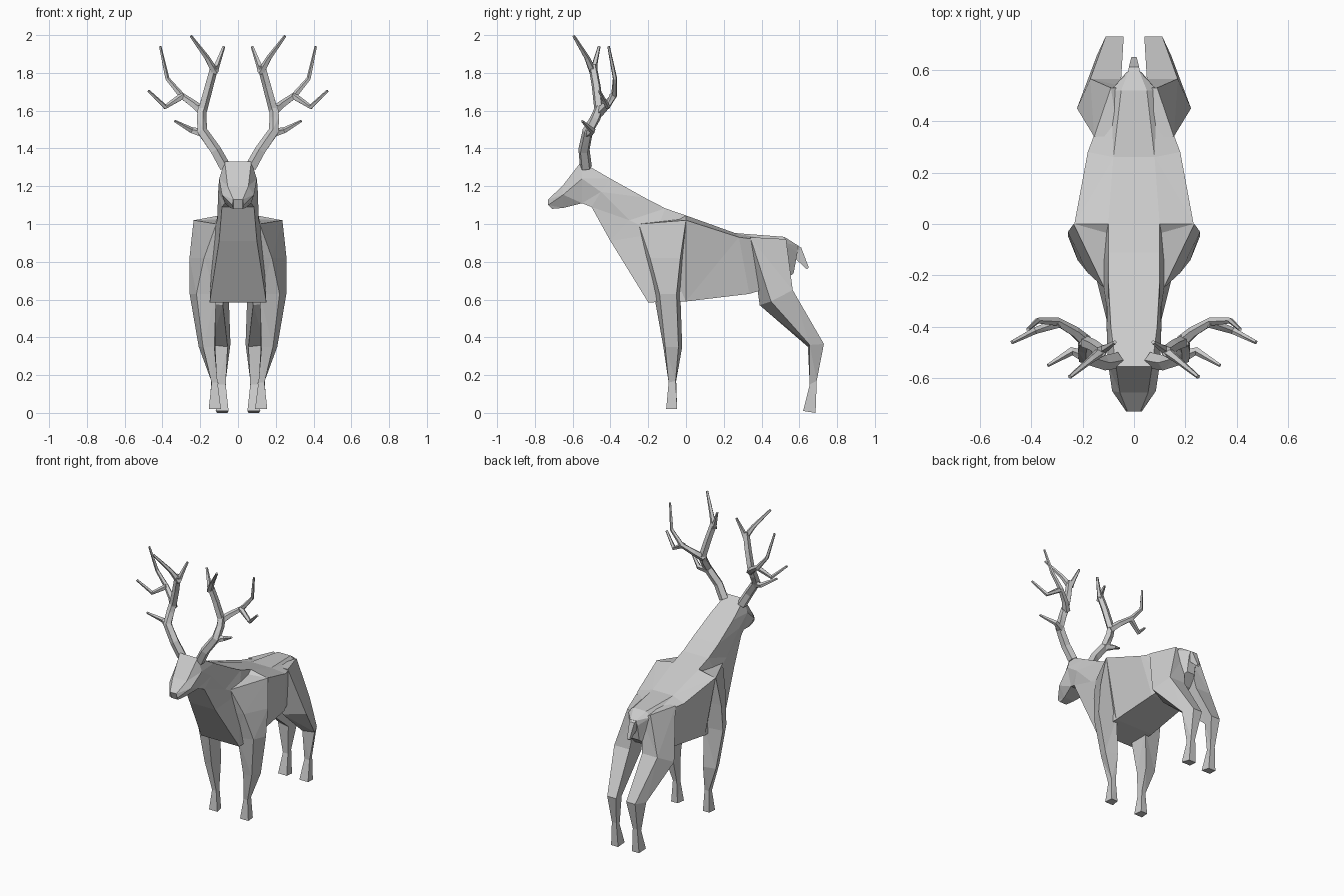
import bpy, bmesh, math
from mathutils import Vector


def loft(name, rings, mirror=False):
    """Skin a list of equal-length point rings and cap both ends."""
    bm = bmesh.new()
    loops = [[bm.verts.new(p) for p in ring] for ring in rings]
    n = len(loops[0])
    for a, b in zip(loops, loops[1:]):
        for i in range(n):
            j = (i + 1) % n
            bm.faces.new((a[i], a[j], b[j], b[i]))
    bm.faces.new(loops[0])
    bm.faces.new(loops[-1])
    bmesh.ops.triangulate(bm, faces=bm.faces[:])
    bmesh.ops.recalc_face_normals(bm, faces=bm.faces[:])
    mesh = bpy.data.meshes.new(name)
    bm.to_mesh(mesh)
    bm.free()
    obj = bpy.data.objects.new(name, mesh)
    bpy.context.collection.objects.link(obj)
    if mirror:
        obj.modifiers.new("mirror", 'MIRROR').use_axis[0] = True
    return obj


def symmetric(half):
    """Full ring from the +x half, listed top to bottom."""
    return half + [(-x, y, z) for x, y, z in reversed(half)]


def tube(name, path, r0, r1, sides=5):
    """Tapering faceted tube along a path, mirrored to both sides."""
    pts = [Vector(p) for p in path]
    rings = []
    for k, p in enumerate(pts):
        d = (pts[min(k + 1, len(pts) - 1)] - pts[max(k - 1, 0)]).normalized()
        u = d.cross(Vector((0, 1, 0))).normalized()
        v = d.cross(u)
        r = r0 + (r1 - r0) * k / (len(pts) - 1)
        rings.append([p + r * (u * math.cos(2 * math.pi * i / sides)
                               + v * math.sin(2 * math.pi * i / sides)) for i in range(sides)])
    return loft(name, rings, True)


# Head and neck, nose to shoulders, then trunk to rump
body = [
    [(0.025, -0.73, 1.13), (0.03, -0.73, 1.10), (0.025, -0.71, 1.08)],
    [(0.055, -0.655, 1.20), (0.085, -0.65, 1.155), (0.04, -0.65, 1.085)],
    [(0.07, -0.555, 1.33), (0.10, -0.55, 1.24), (0.07, -0.55, 1.11)],
    [(0.09, -0.40, 1.24), (0.105, -0.45, 1.17), (0.085, -0.50, 1.09)],
    [(0.10, -0.22, 1.14), (0.11, -0.30, 1.02), (0.10, -0.40, 0.91)],
    [(0.10, -0.11, 1.083), (0.13, -0.16, 0.95), (0.15, -0.20, 0.585)],
    [(0.10, 0.0, 1.045), (0.232, 0.0, 1.02), (0.15, 0.0, 0.59)],
    [(0.08, 0.26, 0.952), (0.18, 0.28, 0.93), (0.13, 0.335, 0.63)],
    [(0.05, 0.52, 0.932), (0.09, 0.52, 0.90), (0.08, 0.50, 0.68)],
    [(0.02, 0.595, 0.885), (0.03, 0.59, 0.85), (0.03, 0.57, 0.74)],
]
loft("body", [symmetric(h) for h in body])

# Tail
tail = [
    [(0.03, 0.55, 0.91), (0.03, 0.54, 0.83)],
    [(0.02, 0.61, 0.875), (0.02, 0.575, 0.82)],
    [(0.01, 0.65, 0.77), (0.01, 0.64, 0.76)],
]
loft("tail", [symmetric(h) for h in tail])

# Front legs: front inner, front outer, back outer, back inner
front = [
    [(0.08, -0.26, 1.00), (0.115, -0.25, 1.0), (0.235, 0.0, 1.02), (0.08, 0.0, 1.03)],
    [(0.10, -0.22, 0.82), (0.18, -0.19, 0.82), (0.257, -0.03, 0.82), (0.12, -0.01, 0.82)],
    [(0.115, -0.17, 0.63), (0.22, -0.14, 0.63), (0.256, -0.05, 0.63), (0.12, -0.03, 0.63)],
    [(0.125, -0.12, 0.35), (0.185, -0.11, 0.35), (0.208, -0.04, 0.35), (0.12, -0.02, 0.35)],
    [(0.108, -0.092, 0.16), (0.14, -0.092, 0.16), (0.142, -0.055, 0.17), (0.11, -0.052, 0.17)],
    [(0.09, -0.105, 0.02), (0.155, -0.105, 0.02), (0.15, -0.047, 0.02), (0.10, -0.047, 0.02)],
]
loft("front_leg", front, True)

# Hind legs, same corner order
hind = [
    [(0.06, 0.34, 0.93), (0.155, 0.34, 0.93), (0.09, 0.53, 0.92), (0.02, 0.53, 0.88)],
    [(0.08, 0.39, 0.57), (0.222, 0.45, 0.59), (0.17, 0.565, 0.65), (0.05, 0.565, 0.65)],
    [(0.055, 0.645, 0.35), (0.145, 0.655, 0.36), (0.11, 0.73, 0.365), (0.04, 0.73, 0.365)],
    [(0.065, 0.655, 0.15), (0.105, 0.655, 0.15), (0.10, 0.692, 0.17), (0.065, 0.692, 0.17)],
    [(0.05, 0.62, 0.01), (0.118, 0.62, 0.01), (0.11, 0.686, 0.0), (0.055, 0.686, 0.0)],
]
loft("hind_leg", hind, True)

# Antlers: main beam plus branching tines
tube("antler_beam", [(0.07, -0.53, 1.30), (0.12, -0.54, 1.39), (0.19, -0.52, 1.49),
                     (0.195, -0.48, 1.56), (0.19, -0.455, 1.62)], 0.033, 0.026)
tube("antler_inner_beam", [(0.19, -0.46, 1.60), (0.155, -0.475, 1.73), (0.125, -0.495, 1.84)], 0.026, 0.023)
tube("antler_front_tip", [(0.12, -0.49, 1.80), (0.165, -0.525, 1.88), (0.25, -0.595, 1.995)], 0.022, 0.008)
tube("antler_rear_tip", [(0.125, -0.49, 1.81), (0.105, -0.48, 1.86), (0.075, -0.46, 1.94)], 0.02, 0.008)
tube("antler_outer_beam", [(0.185, -0.46, 1.59), (0.23, -0.42, 1.63), (0.30, -0.38, 1.68),
                           (0.375, -0.376, 1.77), (0.412, -0.41, 1.94)], 0.027, 0.007)
tube("antler_outer_tine", [(0.29, -0.385, 1.68), (0.385, -0.415, 1.62), (0.475, -0.46, 1.705)], 0.02, 0.008)
tube("antler_brow_tine", [(0.18, -0.52, 1.48), (0.245, -0.495, 1.495), (0.335, -0.55, 1.545)], 0.027, 0.007)
